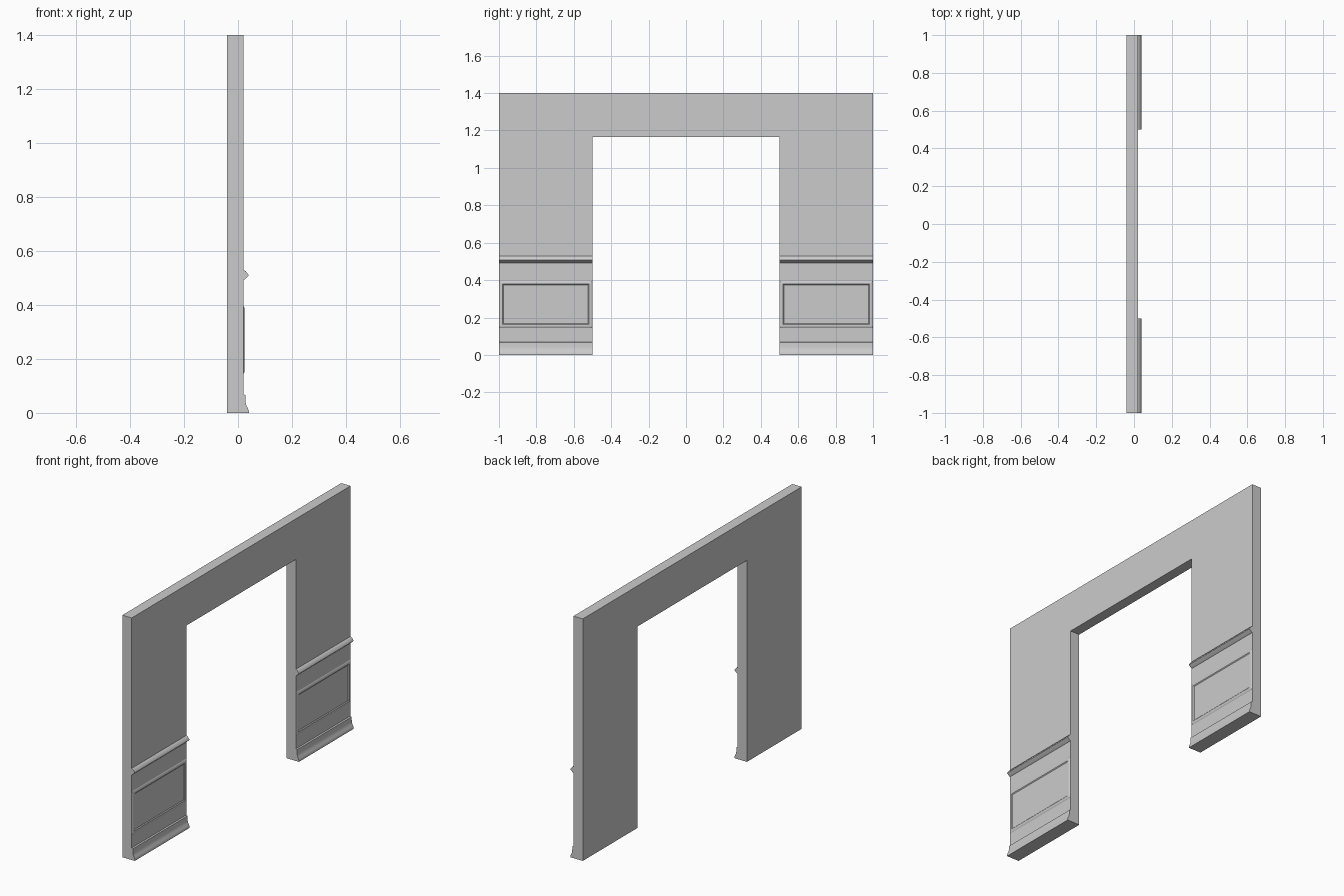
import bpy, bmesh

if "Cube" in bpy.data.objects:
    bpy.data.objects.remove(bpy.data.objects["Cube"])

FACE = 0.02  # x of the decorated wall face


def make_object(name, loops, closed=False, smooth=False):
    """Skin a series of equal-length vertex loops; cap both ends if closed."""
    bm = bmesh.new()
    rings = [[bm.verts.new(p) for p in loop] for loop in loops]
    n = len(rings[0])
    for a, b in zip(rings, rings[1:]):
        for i in range(n):
            j = (i + 1) % n
            bm.faces.new((a[i], a[j], b[j], b[i]))
    if closed:
        bm.faces.new(rings[0][::-1])
        bm.faces.new(rings[-1])
    bmesh.ops.recalc_face_normals(bm, faces=bm.faces)
    mesh = bpy.data.meshes.new(name)
    bm.to_mesh(mesh)
    bm.free()
    obj = bpy.data.objects.new(name, mesh)
    bpy.context.collection.objects.link(obj)
    if smooth:
        bpy.ops.object.select_all(action='DESELECT')
        obj.select_set(True)
        bpy.context.view_layer.objects.active = obj
        bpy.ops.object.shade_smooth_by_angle(angle=0.6)
    return obj


def molding(name, profile, y0, y1):
    """Extrude an (x, z) profile along y."""
    return make_object(name, [[(x, y, z) for x, z in profile] for y in (y0, y1)],
                       closed=True, smooth=True)


def panel_frame(name, y0, y1, z0, z1, steps):
    """Mitred picture-frame molding from (inset, x) steps, closed by the panel."""
    loops = [[(x, y0 + d, z0 + d), (x, y1 - d, z0 + d),
              (x, y1 - d, z1 - d), (x, y0 + d, z1 - d)] for d, x in steps]
    return make_object(name, loops, closed=True)


# Wall with doorway
outline = [(-1, 0), (-0.5, 0), (-0.5, 1.165), (0.5, 1.165),
           (0.5, 0), (1, 0), (1, 1.4), (-1, 1.4)]
make_object("wall", [[(x, y, z) for y, z in outline] for x in (-0.04, FACE)], closed=True)

# Trim profiles
base_profile = [(FACE, 0), (0.04, 0), (0.04, 0.008), (0.036, 0.018), (0.031, 0.027),
                (0.028, 0.04), (0.027, 0.066), (FACE, 0.07)]
rail_profile = [(FACE, 0.492), (0.024, 0.494), (0.039, 0.508), (0.038, 0.513),
                (0.029, 0.525), (FACE, 0.53)]
frame_steps = [(0, FACE), (0.004, 0.0225), (0.011, 0.0245), (0.018, 0.0245), (0.023, 0.0205)]

# Baseboard, chair rail and panel on each side of the doorway
for side, y0, y1 in (("left", -1, -0.5), ("right", 0.5, 1)):
    molding(f"baseboard_{side}", base_profile, y0, y1)
    molding(f"chair_rail_{side}", rail_profile, y0, y1)
    panel_frame(f"panel_{side}", y0, y1, 0.144, 0.396, frame_steps)
